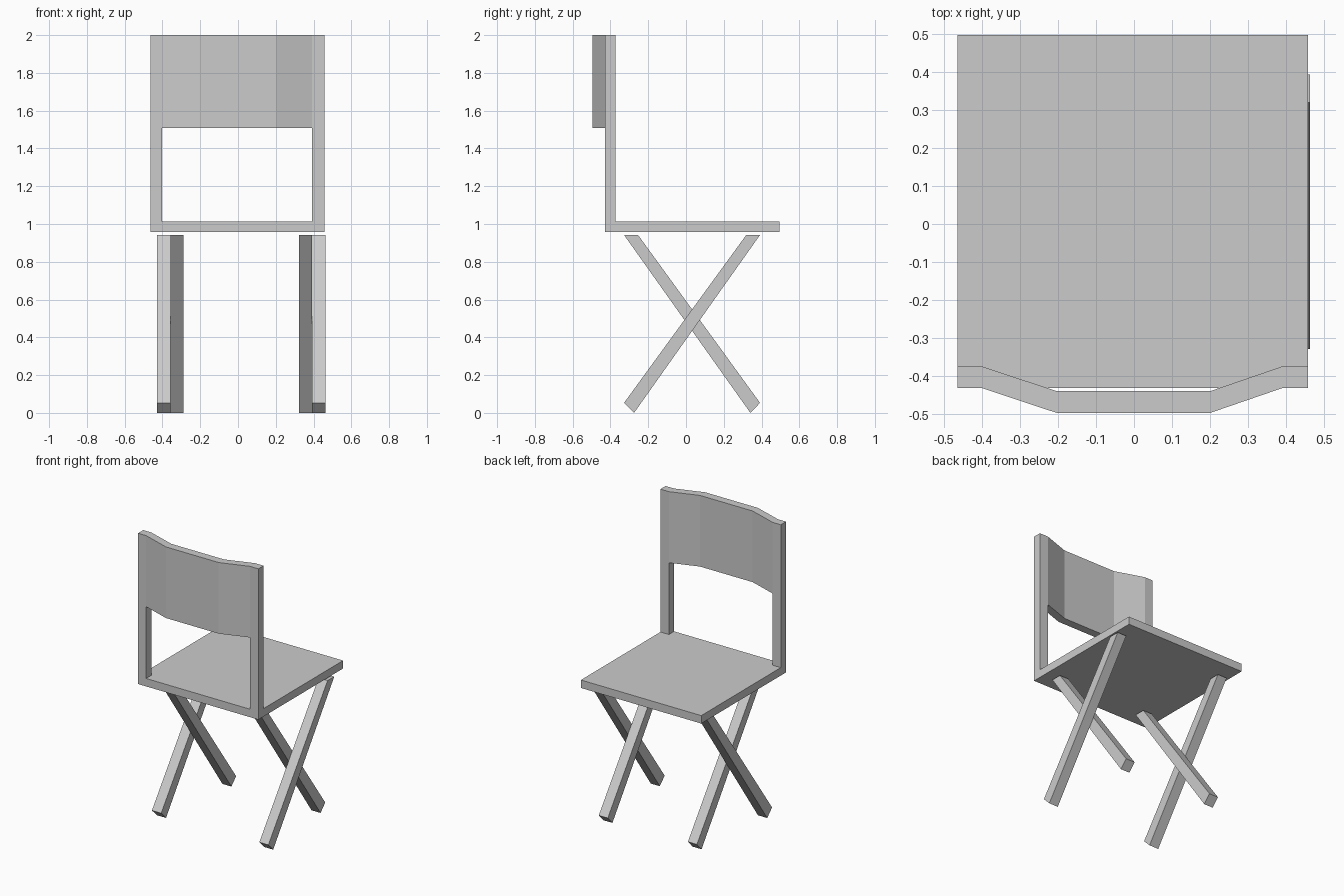
import bpy
import bmesh
from mathutils import Vector

if "Cube" in bpy.data.objects:
    bpy.data.objects.remove(bpy.data.objects["Cube"])


def prism(name, profile, axis, lo, hi):
    """Extrude a closed 2D profile along an axis from lo to hi.
    axis 'X': profile is (y, z); axis 'Z': profile is (x, y)."""
    bm = bmesh.new()
    if axis == 'X':
        pts, offset = [(lo, a, b) for a, b in profile], Vector((hi - lo, 0, 0))
    else:
        pts, offset = [(a, b, lo) for a, b in profile], Vector((0, 0, hi - lo))
    face = bm.faces.new([bm.verts.new(p) for p in pts])
    ext = bmesh.ops.extrude_face_region(bm, geom=[face], use_keep_orig=True)
    verts = [g for g in ext["geom"] if isinstance(g, bmesh.types.BMVert)]
    bmesh.ops.translate(bm, verts=verts, vec=offset)
    bmesh.ops.recalc_face_normals(bm, faces=bm.faces)
    mesh = bpy.data.meshes.new(name)
    bm.to_mesh(mesh)
    bm.free()
    obj = bpy.data.objects.new(name, mesh)
    bpy.context.collection.objects.link(obj)
    return obj


def rect(a0, a1, b0, b1):
    return [(a0, b0), (a1, b0), (a1, b1), (a0, b1)]


LEFT, RIGHT = -0.464, 0.457            # outer sides of the seat
POST_L, POST_R = -0.402, 0.392         # inner sides of the posts
BACK, POST_FRONT, FRONT = -0.43, -0.373, 0.496
SEAT_BOTTOM, SEAT_TOP, TOP = 0.957, 1.012, 2.0

# Seat slab
prism("seat", rect(LEFT, RIGHT, BACK, FRONT), 'Z', SEAT_BOTTOM, SEAT_TOP)

# Upright back posts
for side, x0, x1 in (("left", LEFT, POST_L), ("right", POST_R, RIGHT)):
    prism(f"back_post_{side}", rect(x0, x1, BACK, POST_FRONT), 'Z', SEAT_TOP, TOP)

# Faceted, bowed backrest panel
bow = [(POST_L, 0), (-0.203, -0.066), (0.2, -0.066), (POST_R, 0)]
outline = [(x, BACK + d) for x, d in bow] + [(x, POST_FRONT + d) for x, d in reversed(bow)]
prism("backrest", outline, 'Z', 1.508, TOP)

# Crossed legs: the inner leg mirrors the outer one front to back
outer = [(-0.328, 0.053), (-0.275, 0.0), (0.392, 0.942), (0.319, 0.942)]
inner = [(0.392, 0.053), (0.341, 0.0), (-0.328, 0.942), (-0.254, 0.942)]
for name, profile, x0, x1 in (
        ("outer_leg_left", outer, -0.429, -0.358),
        ("inner_leg_left", inner, -0.358, -0.289),
        ("inner_leg_right", inner, 0.324, 0.393),
        ("outer_leg_right", outer, 0.393, 0.462)):
    prism(name, profile, 'X', x0, x1)
